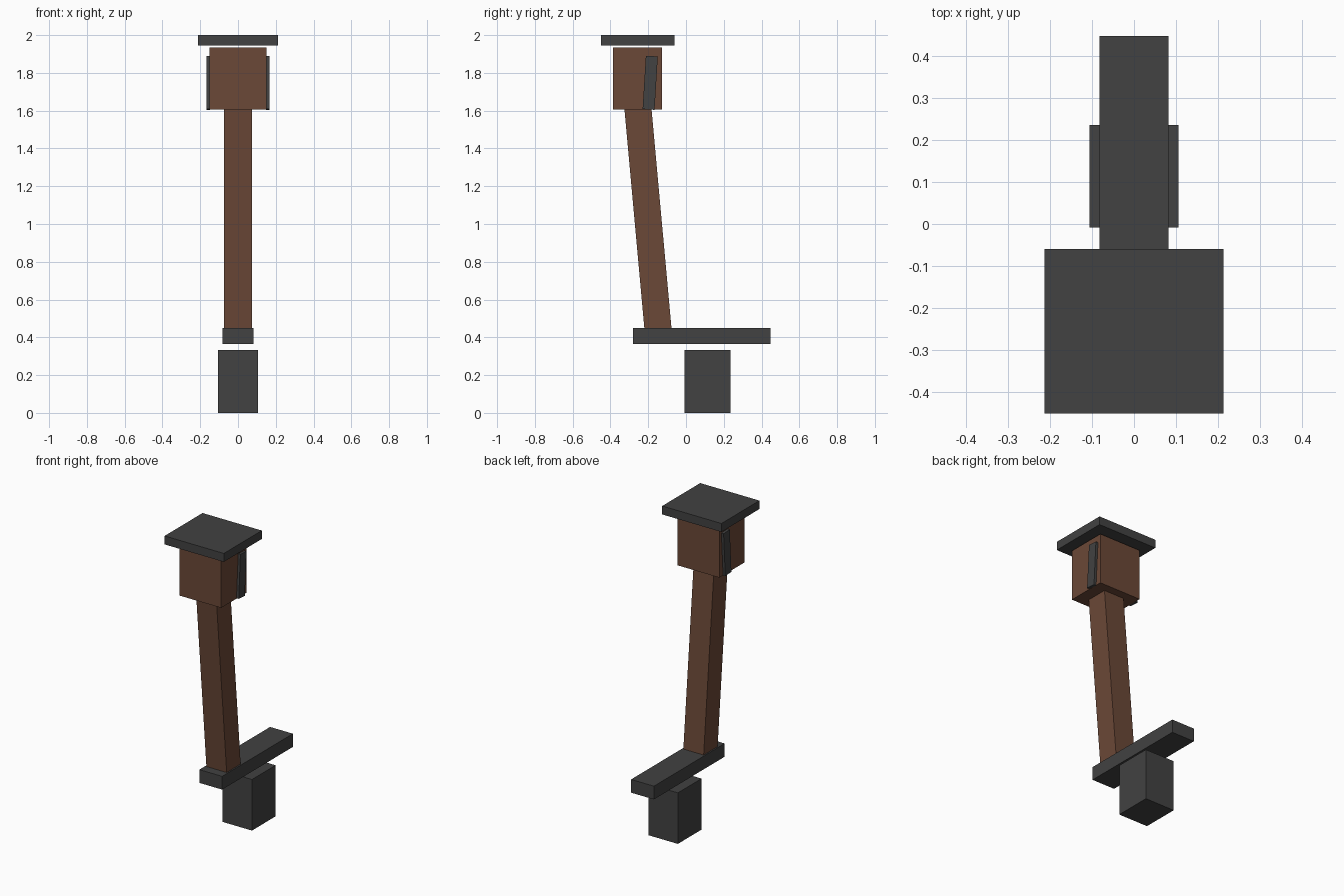
import bpy
import math
from mathutils import Matrix, Vector

default = bpy.data.objects.get("Cube")
if default:
    bpy.data.objects.remove(default, do_unlink=True)


def make_material(name, rgb):
    mat = bpy.data.materials.new(name)
    mat.use_nodes = True
    colour = (*rgb, 1.0)
    mat.diffuse_color = colour
    mat.node_tree.nodes["Principled BSDF"].inputs["Base Color"].default_value = colour
    return mat


brown = make_material("brown wood", (0.147, 0.065, 0.038))
grey = make_material("dark grey", (0.054, 0.054, 0.054))


def box(name, low, high, mat, tilt=0.0):
    """Box between two corners, tilted about x through its centre."""
    low, high = Vector(low), Vector(high)
    bpy.ops.mesh.primitive_cube_add(size=1)
    obj = bpy.context.object
    obj.name = name
    size = high - low
    obj.data.transform(Matrix.Diagonal((*size, 1.0)))
    obj.location = (low + high) / 2
    obj.rotation_euler.x = math.radians(tilt)
    obj.data.materials.append(mat)
    return obj


# Base block and the long flat bar above it
box("base_block", (-0.106, -0.008, 0), (0.106, 0.235, 0.332), grey)
box("lower_bar", (-0.082, -0.28, 0.364), (0.082, 0.447, 0.45), grey)

# Leaning shaft, its ends buried in the bar and the head
box("shaft", (-0.073, -0.274, 0.43), (0.073, -0.131, 1.65), brown, tilt=5.2)

# Head block and cap plate
box("head_block", (-0.15, -0.387, 1.605), (0.15, -0.128, 1.935), brown)
box("cap_plate", (-0.213, -0.45, 1.945), (0.213, -0.06, 2.0), grey)

# Slightly tilted strips on both sides of the head
for side, x in (("left", 0.157), ("right", -0.157)):
    box(side + "_strip", (x - 0.009, -0.221, 1.606), (x + 0.009, -0.158, 1.889),
        grey, tilt=-3.5)
